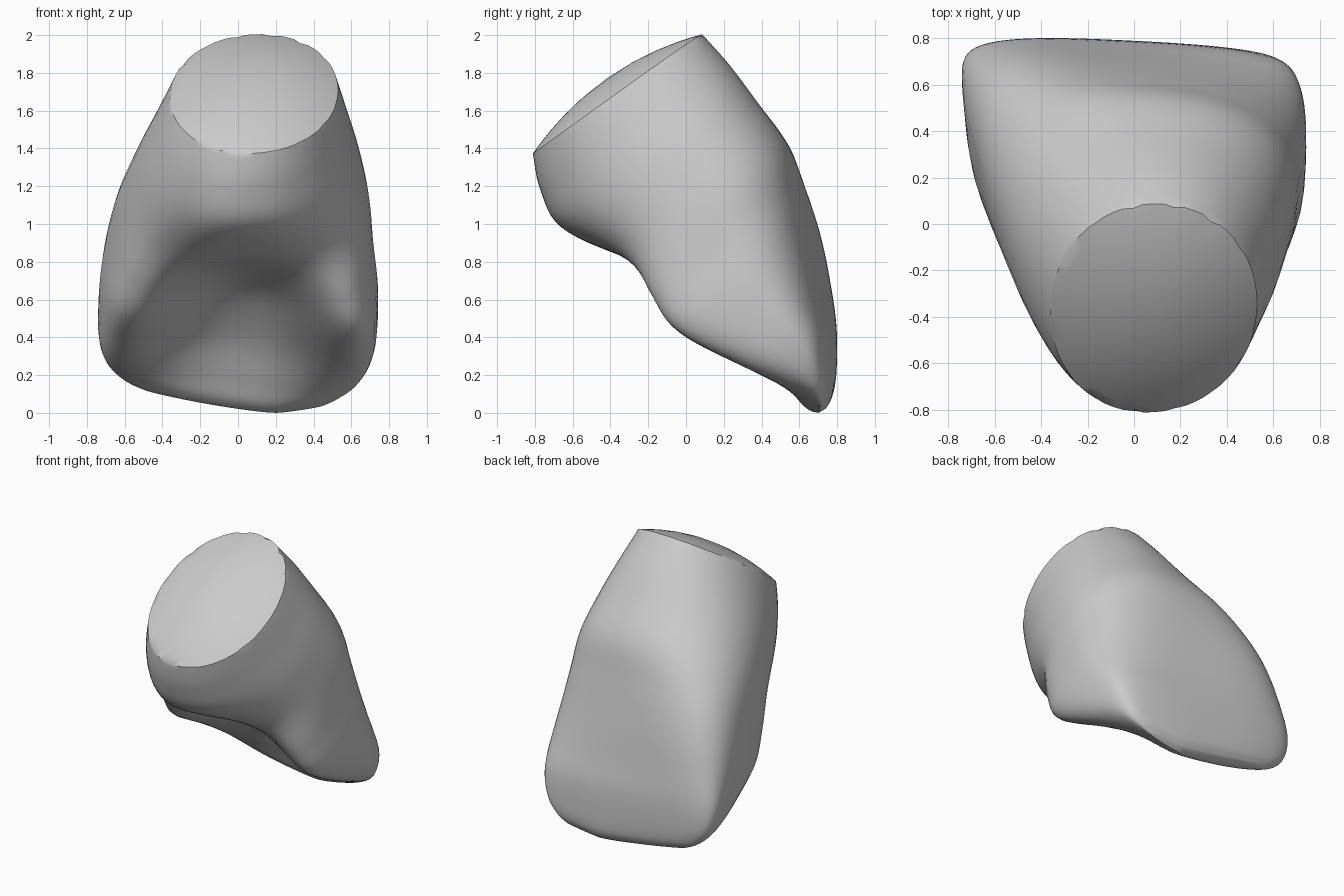
import bpy, bmesh, math, random
from mathutils import Vector

if "Cube" in bpy.data.objects:
    bpy.data.objects.remove(bpy.data.objects["Cube"])
random.seed(4)

SEGMENTS = 64
STEPS = 6

# Tilted cross-sections from the cut top down to the lower lip: front y, front z,
# back y, back z, min x, max x, squareness, hollow, lip tilt, front taper, skew
SECTIONS = [
    (-.81, 1.37, .09, 2.0, -.36, .53, .97, 0, 0, 0, .03),
    (-.77, 1.18, .23, 1.84, -.46, .59, .95, 0, 0, .15, .04),
    (-.66, .98, .38, 1.64, -.57, .66, .9, 0, 0, .26, .03),
    (-.43, .78, .56, 1.41, -.66, .71, .85, .15, 0, .22, 0),
    (-.24, .57, .66, 1.17, -.71, .73, .8, .5, .1, .17, -.05),
    (-.05, .4, .73, .91, -.74, .75, .78, .7, .2, .11, -.08),
    (.28, .21, .77, .62, -.75, .74, .78, .65, .5, .06, -.08),
    (.5, .08, .79, .41, -.74, .7, .78, .4, .8, .03, -.05),
    (.62, .02, .79, .2, -.69, .63, .78, .1, 1, 0, -.03),
    (.67, 0, .78, .08, -.6, .54, .8, 0, 1, 0, 0),
    (.7, -.005, .75, .02, -.5, .46, .8, 0, 1, 0, 0),
]


def blend(a, b, c, d, t):
    """Smooth curve from b to c."""
    return b + .5 * t * (c - a + t * (2*a - 5*b + 4*c - d + t * (3*(b - c) + d - a)))


def section_at(i, t):
    rows = [SECTIONS[min(max(i + k, 0), len(SECTIONS) - 1)] for k in (-1, 0, 1, 2)]
    return [blend(*column, t) for column in zip(*rows)]


def power(value, exponent):
    return math.copysign(abs(value) ** exponent, value)


def outline(section):
    fy, fz, by, bz, left, right, square, hollow, tilt, taper, skew = section
    points = []
    for k in range(SEGMENTS):
        angle = math.tau * k / SEGMENTS
        u = power(math.sin(angle), square)
        c = power(math.cos(angle), square)
        v = .5 - .5 * c
        narrow = 1 - taper * (1 - v) ** 2 * (1 if u < 0 else .5)
        x = (left + right) / 2 + u * narrow * (right - left) / 2
        dip = max(0, 1 - u * u) ** 1.2
        if c > 0:   # scoop the front between two side ridges
            v += hollow * (dip * (1 - v) - .45 * c)
        else:       # slight dish on the back
            v += .08 * hollow * c * dip
        y = fy + (by - fy) * (v + skew * u) - .04 * x * max(v, 0)
        z = fz + (bz - fz) * (v + skew * u) + .18 * tilt * abs(x - .2) ** 1.3
        points.append(Vector((x, y, z)))
    return points


bm = bmesh.new()


def add_ring(points):
    return [bm.verts.new(p) for p in points]


def bridge(a, b):
    for k in range(SEGMENTS):
        n = (k + 1) % SEGMENTS
        bm.faces.new((a[k], a[n], b[n], b[k]))


# Body wall, running down to the rounded lip
rim_points = outline(SECTIONS[0])
rim = add_ring(rim_points)
previous = rim
for i in range(len(SECTIONS) - 1):
    for step in range(1, STEPS + 1):
        ring = add_ring(outline(section_at(i, step / STEPS)))
        bridge(previous, ring)
        previous = ring

# Close the thin lip by joining its front edge to its back edge,
# pairing points with the same x
half = SEGMENTS // 2
for k in range(-half // 2, half // 2):
    corners = [previous[j % SEGMENTS] for j in (k, k + 1, half - k - 1, half - k)]
    bm.faces.new(list(dict.fromkeys(corners)))

# Gently domed cut face on top
centre = sum(rim_points, Vector()) / SEGMENTS
up = Vector((0, -.57, .82))
previous = rim
for scale in (.9, .75, .55, .3):
    ring = add_ring([centre.lerp(p, scale) + up * .1 * (1 - scale ** 2) for p in rim_points])
    bridge(previous, ring)
    previous = ring
tip = bm.verts.new(centre + up * .1)
for k in range(SEGMENTS):
    bm.faces.new((previous[k], previous[(k + 1) % SEGMENTS], tip))

# Slightly chipped rim
for k, v in enumerate(rim):
    if k % 4 == 2:
        v.co += (centre - v.co).normalized() * random.uniform(0, .015)

# Stand it on the ground
floor = min(v.co.z for v in bm.verts)
bmesh.ops.translate(bm, verts=bm.verts[:], vec=(0, 0, -floor))
bmesh.ops.recalc_face_normals(bm, faces=bm.faces[:])

mesh = bpy.data.meshes.new("worn_block")
bm.to_mesh(mesh)
bm.free()
block = bpy.data.objects.new("worn_block", mesh)
bpy.context.collection.objects.link(block)

# Plain grey material
grey = bpy.data.materials.new("plain_grey")
grey.use_nodes = True
colour = (.6, .6, .6, 1)
grey.diffuse_color = colour
grey.node_tree.nodes["Principled BSDF"].inputs["Base Color"].default_value = colour
mesh.materials.append(grey)

bpy.context.view_layer.objects.active = block
block.select_set(True)
bpy.ops.object.shade_smooth_by_angle(angle=math.radians(40))
